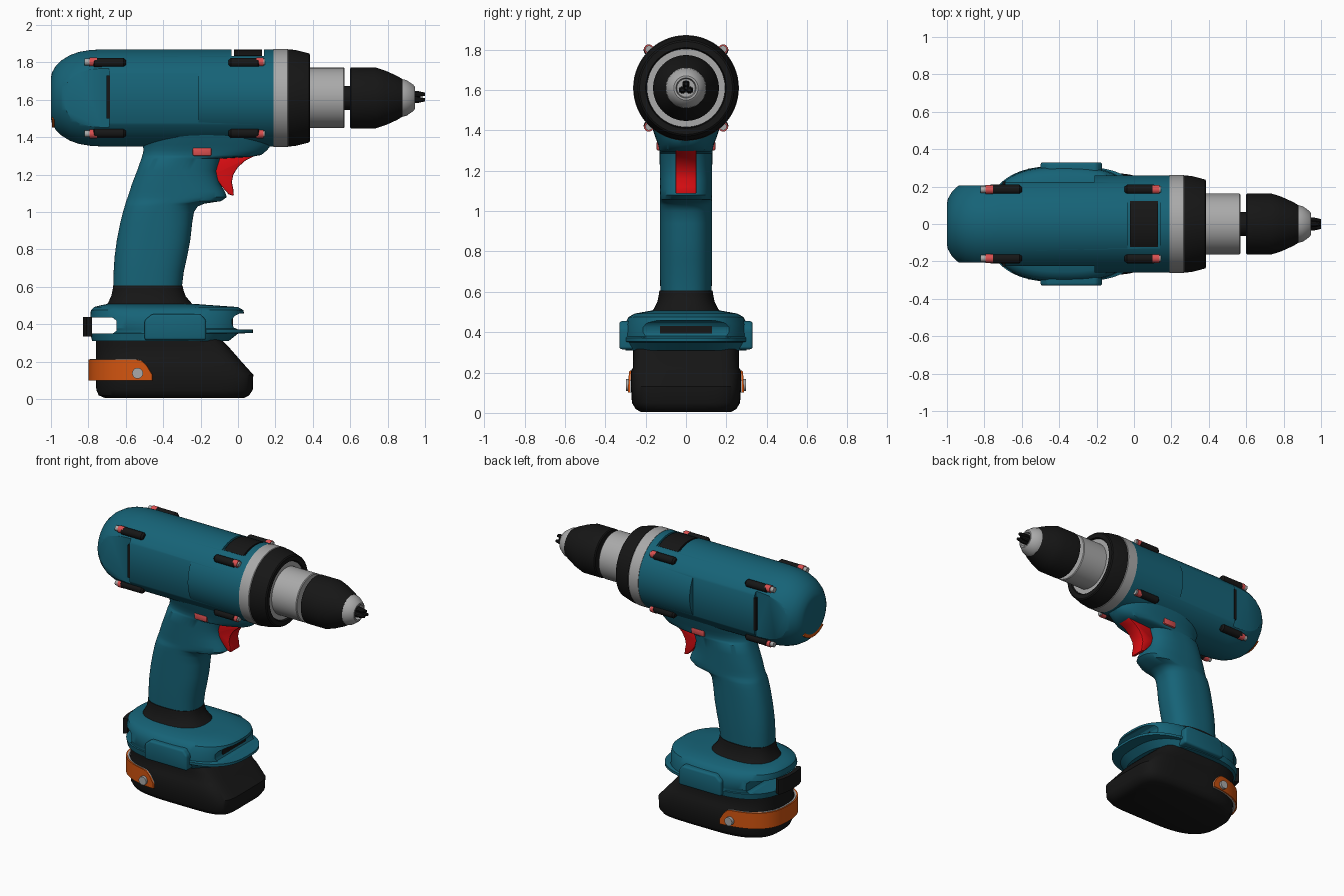
import bpy, bmesh
from math import sin, cos, pi, radians, acos, copysign

AX = 1.61  # height of the motor axis


def material(name, rgb):
    m = bpy.data.materials.new(name)
    m.diffuse_color = (*rgb, 1)
    return m


TEAL = material("teal", (0.008, 0.125, 0.185))
BLACK = material("black", (0.008, 0.008, 0.008))
RED = material("red", (0.72, 0.004, 0.006))
ORANGE = material("orange", (0.65, 0.09, 0.005))
PINK = material("pink", (0.7, 0.08, 0.08))
GREY = material("grey", (0.4, 0.4, 0.4))


def skin(name, rings, mat=None):
    """Solid through a list of equal-sized rings, capped at both ends."""
    n = len(rings[0])
    faces = [(i * n + j, i * n + (j + 1) % n, (i + 1) * n + (j + 1) % n, (i + 1) * n + j)
             for i in range(len(rings) - 1) for j in range(n)]
    last = (len(rings) - 1) * n
    faces += [tuple(range(n)), tuple(range(last, last + n))]
    me = bpy.data.meshes.new(name)
    me.from_pydata([p for r in rings for p in r], [], faces)
    bm = bmesh.new()
    bm.from_mesh(me)
    bmesh.ops.recalc_face_normals(bm, faces=bm.faces)
    bm.to_mesh(me)
    bm.free()
    if mat:
        me.materials.append(mat)
    ob = bpy.data.objects.new(name, me)
    bpy.context.collection.objects.link(ob)
    return ob


def lathe(name, profile, mat, y=0, z=AX, seg=64):
    """Profile of (x, radius) turned about an axis along x."""
    return skin(name, [[(x, y + r * cos(2 * pi * k / seg), z + r * sin(2 * pi * k / seg))
                        for k in range(seg)] for x, r in profile], mat)


def prism(name, outline, y0, y1, mat=None):
    return skin(name, [[(x, y, z) for x, z in outline] for y in (y0, y1)], mat)


def box(name, x0, x1, y0, y1, z0, z1, mat=None):
    return prism(name, [(x0, z0), (x1, z0), (x1, z1), (x0, z1)], y0, y1, mat)


def spow(v, n):
    return copysign(abs(v) ** (2 / n), v)


def loft(name, sections, nb, nf, mat, seg=72):
    """Stack of rounded plan sections (z, x back, x front, half width)."""
    rings = []
    for z, x0, x1, w in sections:
        ring = []
        for k in range(seg):
            t = 2 * pi * (k + 0.5) / seg
            n = nf if cos(t) > 0 else nb
            ring.append(((x0 + x1) / 2 + (x1 - x0) / 2 * spow(cos(t), n), w * spow(sin(t), n), z))
        rings.append(ring)
    return skin(name, rings, mat)


def band(name, x0, xc, w, n, x_end, z0, z1, thick, mat, steps=48):
    """Strip wrapped around the back, ending at x_end with rounded upper corners."""
    a = xc - x0
    tmax = acos(((xc - x_end) / a) ** (n / 2))
    rings = []
    for i in range(steps + 1):
        t = tmax * (2 * i / steps - 1)
        c, s = spow(cos(t), n), spow(sin(t), n)
        top = z1 - 0.08 * max(0, (xc - a * c + 0.54) / 0.08) ** 2
        o = (xc - a * c, w * s)
        p = (xc - (a - thick) * c, (w - thick) * s)
        rings.append([(*o, z0), (*o, top), (*p, top), (*p, z0)])
    return skin(name, rings, mat)


def arc(name, x0, x1, r0, r1, mid, half, mat, steps=20):
    """Curved plate following the motor body."""
    rings = []
    for i in range(steps + 1):
        t = mid + half * (2 * i / steps - 1)
        rings.append([(x, r * cos(t), AX + r * sin(t))
                      for x, r in ((x0, r0), (x1, r0), (x1, r1), (x0, r1))])
    return skin(name, rings, mat)


def apply(ob, kind, **props):
    m = ob.modifiers.new(kind.lower(), kind)
    for k, v in props.items():
        setattr(m, k, v)
    bpy.context.view_layer.objects.active = ob
    bpy.ops.object.modifier_apply(modifier=m.name)


def cut(ob, cutter):
    apply(ob, 'BOOLEAN', object=cutter, operation='DIFFERENCE', solver='EXACT')
    bpy.data.objects.remove(cutter)


# Motor housing with flattened sides and a recess for the speed selector
body = lathe("motor_housing", [(-1, 0.11), (-0.995, 0.135), (-0.975, 0.17), (-0.945, 0.2), (-0.9, 0.228),
                               (-0.85, 0.246), (-0.79, 0.256), (-0.72, 0.26), (0.19, 0.26)], TEAL, seg=96)
for s in (-1, 1):
    cut(body, box("cutter", -0.7, -0.21, s * 0.224, s * 0.4, 1.3, 1.9))
    cut(body, box("cutter", -1.1, -0.69, s * 0.206, s * 0.4, 1.3, 1.9))
    box("side_slit", -0.702, -0.684, s * 0.2, s * 0.226, 1.5, 1.73, BLACK)
cut(body, box("cutter", -0.035, 0.14, -0.135, 0.135, 1.835, 2))
arc("speed_selector", -0.022, 0.128, 0.2, 0.258, pi / 2, 0.5, BLACK)
arc("rear_clip", -0.995, -0.945, 0.135, 0.158, -pi / 2, 0.75, ORANGE)

# Screws and their dark channels, four at each end
for sy in (-1, 1):
    for sz in (-1, 1):
        y, z = sy * 0.184, AX + sz * 0.188
        for end, x0, x1 in (("rear", -0.78, -0.6), ("front", -0.05, 0.12)):
            lathe(end + "_screw_channel", [(x0, 0.015), (x0 + 0.012, 0.026), (x1 - 0.012, 0.026), (x1, 0.015)],
                  BLACK, y, z, 20)
        lathe("rear_screw", [(-0.795, 0.024), (-0.755, 0.024)], PINK, y, z + sz * 0.004, 20)
        lathe("rear_screw_tip", [(-0.82, 0.018), (-0.79, 0.018)], GREY, y, z + sz * 0.004, 20)
        lathe("front_screw", [(0.1, 0.024), (0.135, 0.024)], PINK, y, z + sz * 0.004, 20)
        lathe("front_screw_tip", [(0.13, 0.018), (0.145, 0.018)], GREY, y, z + sz * 0.004, 20)

# Gearbox front and chuck
lathe("grey_ring", [(0.188, 0.25), (0.19, 0.262), (0.265, 0.262), (0.272, 0.255)], GREY)
lathe("torque_ring", [(0.27, 0.26), (0.31, 0.256), (0.38, 0.238), (0.386, 0.23), (0.386, 0.2), (0.368, 0.195)], BLACK)
lathe("front_plate", [(0.355, 0.194), (0.376, 0.194)], GREY)
lathe("chuck_sleeve", [(0.37, 0.162), (0.565, 0.162), (0.57, 0.157)], GREY)
lathe("chuck_neck", [(0.56, 0.065), (0.61, 0.065)], BLACK)
lathe("chuck", [(0.598, 0.155), (0.604, 0.163), (0.735, 0.163), (0.79, 0.145), (0.85, 0.118), (0.88, 0.1)], BLACK)
lathe("chuck_nose", [(0.878, 0.1), (0.9, 0.096), (0.938, 0.07), (0.945, 0.06), (0.945, 0.05), (0.92, 0.045)], GREY)
for k in range(3):
    t = pi / 2 + 2 * pi * k / 3
    lathe("chuck_jaw", [(0.9, 0.019), (0.965, 0.017), (1.0, 0.009)], BLACK,
          0.02 * cos(t), AX + 0.02 * sin(t), 10)

# Handle
loft("handle", [(0.6, -0.667, -0.3, 0.127), (0.68, -0.665, -0.29, 0.129), (0.76, -0.66, -0.272, 0.13),
                (0.85, -0.648, -0.255, 0.13), (0.94, -0.63, -0.245, 0.13), (1.0, -0.615, -0.235, 0.13),
                (1.03, -0.606, -0.215, 0.13), (1.045, -0.602, -0.18, 0.13), (1.058, -0.598, -0.09, 0.13),
                (1.08, -0.59, -0.06, 0.13), (1.11, -0.58, -0.07, 0.13), (1.15, -0.567, -0.095, 0.13),
                (1.22, -0.54, -0.11, 0.13), (1.285, -0.517, -0.09, 0.131), (1.295, -0.514, 0.07, 0.132),
                (1.305, -0.511, 0.125, 0.133), (1.33, -0.505, 0.155, 0.138), (1.36, -0.51, 0.178, 0.15),
                (1.42, -0.52, 0.18, 0.17)], 2.5, 2.6, TEAL)
trigger = prism("trigger", [(-0.13, 1.3), (0.09, 1.3), (0.04, 1.275), (0, 1.24), (-0.025, 1.2), (-0.033, 1.16),
                            (-0.025, 1.12), (-0.022, 1.085), (-0.05, 1.095), (-0.09, 1.14), (-0.13, 1.2)],
                -0.052, 0.052, RED)
apply(trigger, 'BEVEL', width=0.006, segments=2)
switch = box("direction_switch", -0.242, -0.142, -0.146, 0.146, 1.3, 1.345, PINK)
apply(switch, 'BEVEL', width=0.008, segments=2)
loft("handle_boot", [(0.49, -0.71, -0.23, 0.18), (0.515, -0.695, -0.25, 0.16), (0.55, -0.678, -0.28, 0.142),
                     (0.585, -0.67, -0.292, 0.135), (0.606, -0.669, -0.296, 0.132)], 2.5, 2.5, BLACK)

# Battery mount, hooked at the front and windowed at the back
base = loft("battery_mount", [(0.31, -0.78, -0.05, 0.3), (0.35, -0.79, 0, 0.31), (0.354, -0.79, 0.08, 0.31),
                              (0.372, -0.79, 0.08, 0.31), (0.378, -0.79, 0.032, 0.31), (0.44, -0.79, 0.034, 0.304),
                              (0.475, -0.787, 0.03, 0.285), (0.492, -0.77, 0, 0.255), (0.502, -0.73, -0.14, 0.2),
                              (0.508, -0.7, -0.22, 0.165)], 2.5, 2.7, TEAL)
cut(base, prism("cutter", [(0.12, 0.371), (0, 0.372), (-0.022, 0.382), (-0.032, 0.4), (-0.032, 0.425),
                           (-0.018, 0.445), (0.01, 0.458), (0.12, 0.46)], -0.5, 0.5))
cut(base, prism("cutter", [(-0.9, 0.35), (-0.67, 0.35), (-0.65, 0.365), (-0.65, 0.42), (-0.67, 0.435),
                           (-0.9, 0.435)], -0.5, 0.5))
box("front_socket", -0.1, -0.028, -0.13, 0.13, 0.375, 0.45, BLACK)
band("rear_latch", -0.83, -0.4, 0.3, 2.5, -0.81, 0.335, 0.44, 0.03, BLACK)
for s in (-1, 1):
    pad = prism("mount_pad", [(-0.5, 0.315), (-0.17, 0.315), (-0.17, 0.42), (-0.2, 0.455), (-0.46, 0.455),
                              (-0.5, 0.42)], s * 0.2, s * 0.33, TEAL)
    apply(pad, 'BEVEL', width=0.014, segments=3)

# Battery with its release strap
loft("battery", [(0.005, -0.71, 0.03, 0.225), (0.02, -0.745, 0.06, 0.25), (0.05, -0.758, 0.079, 0.268),
                 (0.13, -0.76, 0.082, 0.273), (0.21, -0.76, 0.01, 0.272), (0.222, -0.76, 0, 0.264),
                 (0.285, -0.76, -0.055, 0.262), (0.33, -0.76, -0.1, 0.262)], 2.9, 6, BLACK)
band("strap_liner", -0.79, -0.36, 0.28, 2.6, -0.465, 0.1, 0.213, 0.012, GREY)
band("release_strap", -0.8, -0.36, 0.289, 2.6, -0.46, 0.1, 0.211, 0.009, ORANGE)
for s in (-1, 1):
    skin("strap_button", [[(-0.537 + 0.029 * cos(pi * k / 12), s * y, 0.138 + 0.029 * sin(pi * k / 12))
                           for k in range(24)] for y in (0.25, 0.298)], GREY)

# Smooth shading with crisp edges
bpy.ops.object.select_all(action='SELECT')
bpy.context.view_layer.objects.active = body
bpy.ops.object.shade_smooth_by_angle(angle=radians(35))
